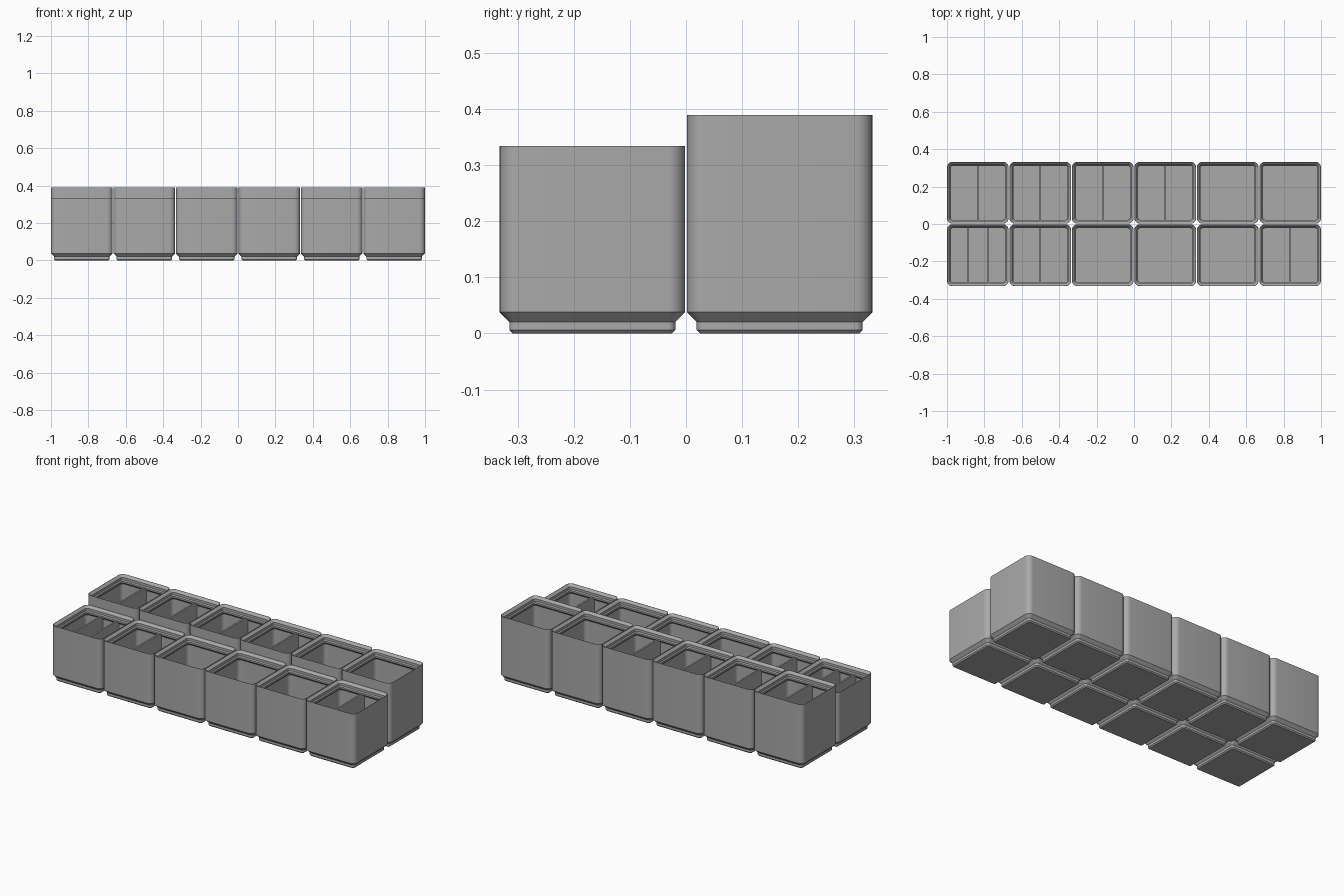
import bpy, bmesh, math

cube = bpy.data.objects.get("Cube")
if cube:
    bpy.data.objects.remove(cube, do_unlink=True)

MM = 2 / 251.5          # one millimetre in model units
PITCH, SIZE, RADIUS = 42, 41.5, 3.75
FLOOR, WALL, LIP = 7, 0.95, 2.6

grey = bpy.data.materials.new("plain grey")
grey.diffuse_color = (0.4, 0.4, 0.4, 1)
grey.use_nodes = True
grey.node_tree.nodes["Principled BSDF"].inputs["Base Color"].default_value = (0.4, 0.4, 0.4, 1)


def rounded_ring(bm, inset, z, steps=8):
    """Rounded square, drawn in from the outer wall by the inset."""
    r = max(RADIUS - inset, 0.4)
    c = SIZE / 2 - inset - r
    ring = []
    for q, (sx, sy) in enumerate(((1, 1), (-1, 1), (-1, -1), (1, -1))):
        for k in range(steps + 1):
            a = math.pi / 2 * (q + k / steps)
            ring.append(bm.verts.new(((sx * c + r * math.cos(a)) * MM,
                                      (sy * c + r * math.sin(a)) * MM, z * MM)))
    return ring


def add_divider(bm, x, top):
    """Thin upright wall across the bin."""
    result = bmesh.ops.create_cube(bm, size=1)
    low, depth = FLOOR - 0.5, SIZE - WALL
    for v in result["verts"]:
        v.co = ((x + v.co.x * 1.2) * MM, v.co.y * depth * MM,
                ((low + top) / 2 + v.co.z * (top - low)) * MM)


def make_bin(name, x, y, height, compartments):
    bm = bmesh.new()
    # foot, outer wall, rim, stacking lip, inner wall, floor
    profile = [(2.95, 0), (2.15, 0.8), (2.15, 2.6), (0, 4.75), (0, height),
               (0.2, height), (1.9, height - 1.7), (1.9, height - 3.5),
               (LIP, height - 4.2), (LIP, height - 5.4),
               (WALL, height - 7.05), (WALL, FLOOR)]
    rings = [rounded_ring(bm, i, z) for i, z in profile]
    for a, b in zip(rings, rings[1:]):
        n = len(a)
        for k in range(n):
            j = (k + 1) % n
            bm.faces.new((a[k], a[j], b[j], b[k]))
    bm.faces.new(rings[0][::-1])
    bm.faces.new(rings[-1])
    inner = SIZE - 2 * WALL
    for k in range(1, compartments):
        add_divider(bm, inner * (k / compartments - 0.5), height - 4.2)
    mesh = bpy.data.meshes.new(name)
    bm.to_mesh(mesh)
    bm.free()
    mesh.materials.append(grey)
    obj = bpy.data.objects.new(name, mesh)
    obj.location = (x * MM, y * MM, 0)
    bpy.context.collection.objects.link(obj)
    bpy.ops.object.select_all(action="DESELECT")
    obj.select_set(True)
    bpy.context.view_layer.objects.active = obj
    bpy.ops.object.shade_smooth_by_angle(angle=math.radians(30))


# two rows of six bins, with the number of compartments in each
rows = (("front_bin", -0.5, 42, (3, 2, 1, 1, 1, 2)),
        ("back_bin", 0.5, 49, (2, 2, 2, 2, 1, 1)))
for name, row, height, layout in rows:
    for col, compartments in enumerate(layout):
        make_bin(f"{name}_{col + 1}", (col - 2.5) * PITCH, row * PITCH, height, compartments)
